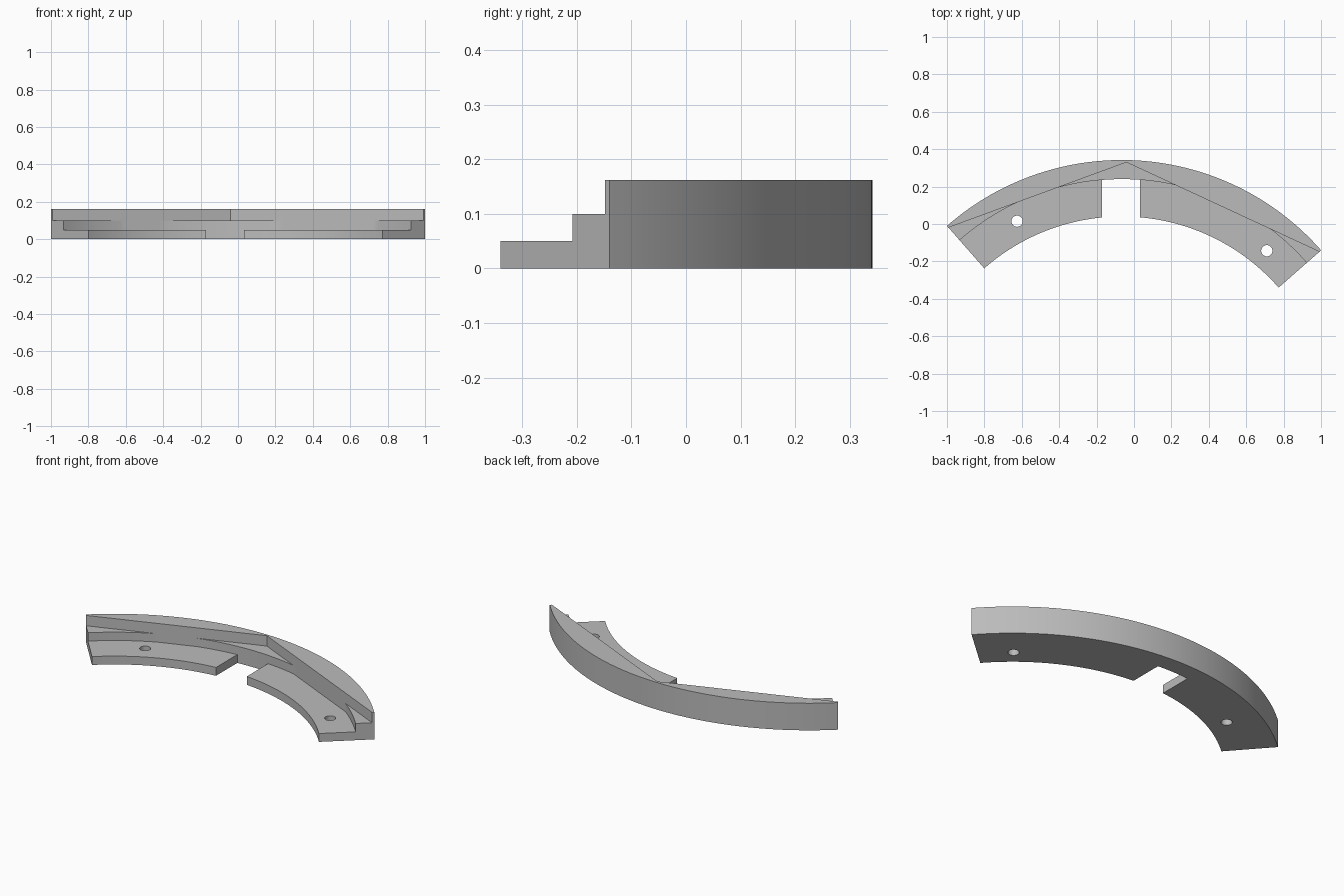
import bpy, bmesh
from math import radians, degrees, cos, sin, acos

cube = bpy.data.objects.get("Cube")
if cube:
    bpy.data.objects.remove(cube, do_unlink=True)

# Arc layout
CX, CY = -0.065, -1.075
R_IN, R_MID, R_OUT, R_CHORD = 1.115, 1.315, 1.417, 1.405
Z_FLANGE, Z_LEDGE, Z_TOP = 0.05, 0.10, 0.162
A_LEFT, A_PEAK, A_RIGHT = 131.28, 89.0, 41.25
SLOT_LEFT, SLOT_RIGHT = -0.17, 0.033

grey = bpy.data.materials.new("plain grey")
grey.use_nodes = True
grey.diffuse_color = (0.5, 0.5, 0.5, 1)
grey.node_tree.nodes["Principled BSDF"].inputs["Base Color"].default_value = (0.5, 0.5, 0.5, 1)


def chord(a):
    """Radius of the two straight walls of the top lip at angle a."""
    end = A_LEFT if a > A_PEAK else A_RIGHT
    mid, half = (end + A_PEAK) / 2, abs(end - A_PEAK) / 2
    return R_CHORD * cos(radians(half)) / cos(radians(a - mid))


def crossings():
    """Angles where the straight walls meet the ledge arc."""
    found = []
    for end in (A_LEFT, A_RIGHT):
        mid, half = (end + A_PEAK) / 2, abs(end - A_PEAK) / 2
        d = degrees(acos(R_CHORD * cos(radians(half)) / R_MID))
        found += [mid - d, mid + d]
    return found


def angle_at(x, r):
    return degrees(acos((x - CX) / r))


def section(a, inner_a, inner_r):
    """Stepped cross-section: flange, ledge, lip."""
    c = chord(a)
    m = min(R_MID, c)
    i = inner_r if inner_r else m
    pts = [(i, inner_a, 0), (m, a, 0), (R_OUT, a, 0), (R_OUT, a, Z_TOP),
           (c, a, Z_TOP), (c, a, Z_LEDGE), (m, a, Z_LEDGE),
           (m, a, Z_FLANGE), (i, inner_a, Z_FLANGE)]
    return [(CX + r * cos(radians(t)), CY + r * sin(radians(t)), z) for r, t, z in pts]


def block(a0, a1, i0, i1, inner_r, steps):
    """Sections from a0 to a1, the inner edge running from i0 to i1."""
    angles = [a0 + (a1 - a0) * k / steps for k in range(steps + 1)]
    angles += [a for a in crossings() + [A_PEAK] if a1 < a < a0]
    return [section(a, i0 + (i1 - i0) * (a - a0) / (a1 - a0), inner_r)
            for a in sorted(angles, reverse=True)]


sl, sr = angle_at(SLOT_LEFT, R_MID), angle_at(SLOT_RIGHT, R_MID)
sections = block(A_LEFT, sl, A_LEFT, angle_at(SLOT_LEFT, R_IN), R_IN, 32)
sections += block(sl, sr, sl, sr, None, 8)
sections += block(sr, A_RIGHT, angle_at(SLOT_RIGHT, R_IN), A_RIGHT, R_IN, 38)

# Skin the sections into one closed body
bm = bmesh.new()
rings = [[bm.verts.new(p) for p in s] for s in sections]
for r0, r1 in zip(rings, rings[1:]):
    for k in range(len(r0)):
        n = (k + 1) % len(r0)
        bm.faces.new((r0[k], r0[n], r1[n], r1[k]))
bm.faces.new(rings[0])
bm.faces.new(rings[-1])
bmesh.ops.remove_doubles(bm, verts=bm.verts, dist=0.0001)
bmesh.ops.recalc_face_normals(bm, faces=bm.faces)
mesh = bpy.data.meshes.new("curved_bracket")
bm.to_mesh(mesh)
bm.free()
mesh.materials.append(grey)
bracket = bpy.data.objects.new("curved_bracket", mesh)
bpy.context.collection.objects.link(bracket)

# Screw holes through the flange
for x, y in ((-0.625, 0.015), (0.71, -0.143)):
    bpy.ops.mesh.primitive_cylinder_add(vertices=32, radius=0.03, depth=0.2, location=(x, y, 0))
    cutter = bpy.context.object
    cutter.name = "hole_cutter"
    cutter.hide_render = True
    cutter.data.materials.append(grey)
    mod = bracket.modifiers.new("hole", "BOOLEAN")
    mod.operation = "DIFFERENCE"
    mod.solver = "EXACT"
    mod.object = cutter
    bpy.context.view_layer.objects.active = bracket
    bpy.ops.object.modifier_apply(modifier=mod.name)
    bpy.data.objects.remove(cutter, do_unlink=True)

bpy.ops.object.select_all(action="DESELECT")
bracket.select_set(True)
bpy.context.view_layer.objects.active = bracket
bpy.ops.object.shade_smooth_by_angle(angle=radians(25))
